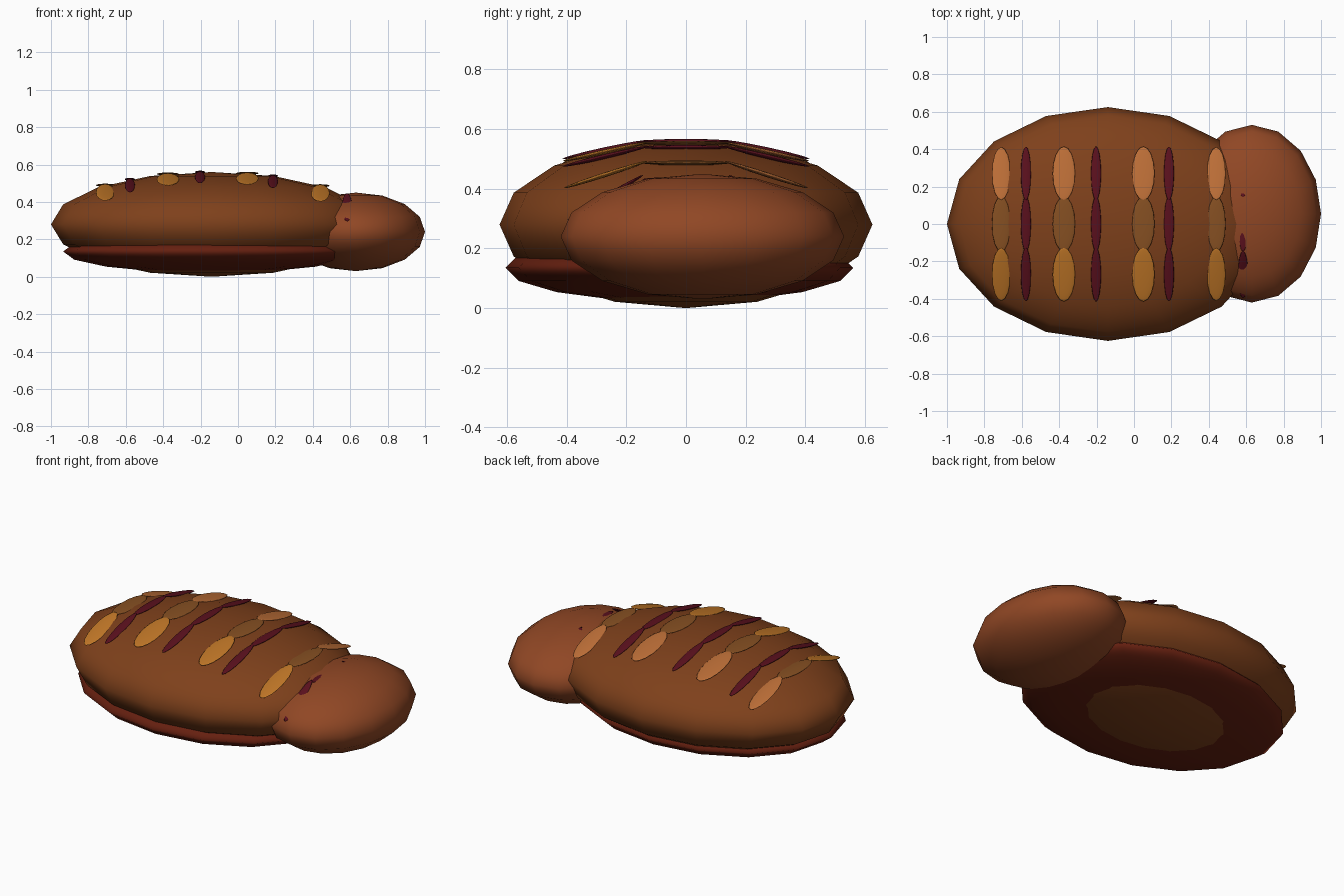
import bpy
from math import sqrt, atan

if "Cube" in bpy.data.objects:
    bpy.data.objects.remove(bpy.data.objects["Cube"])

BODY_C = (-0.14, 0.0, 0.28)
BODY_R = (0.86, 0.625, 0.28)


def material(name, rgb):
    m = bpy.data.materials.new(name)
    m.diffuse_color = (*rgb, 1)
    m.use_nodes = True
    m.node_tree.nodes["Principled BSDF"].inputs["Base Color"].default_value = m.diffuse_color
    return m


def ellipsoid(name, centre, radii, mat, tilt=0.0):
    bpy.ops.mesh.primitive_uv_sphere_add(segments=16, ring_count=8, radius=1,
                                         location=centre, rotation=(tilt, 0, 0))
    ob = bpy.context.object
    ob.name = name
    ob.scale = radii
    ob.data.materials.append(mat)
    bpy.ops.object.shade_smooth()
    return ob


def plate(name, x, y, rx, mat):
    # thin lens lying on the body's surface, tilted sideways only
    u = (x - BODY_C[0]) / BODY_R[0]
    v = y / BODY_R[1]
    h = BODY_R[2] * sqrt(1 - u * u - v * v)
    slope = -BODY_R[2] ** 2 * y / (BODY_R[1] ** 2 * h)
    ellipsoid(name, (x, y, BODY_C[2] + h), (rx, 0.148, 0.008), mat, atan(slope))


brown = material("brown", (0.21, 0.052, 0.011))
head_brown = material("head_brown", (0.28, 0.063, 0.018))
belly_red = material("belly_red", (0.13, 0.014, 0.005))
stripe_red = material("stripe_red", (0.10, 0.005, 0.012))
oranges = {-0.27: material("orange_front", (0.52, 0.18, 0.02)),
           0.0: material("orange_middle", (0.24, 0.08, 0.016)),
           0.27: material("orange_back", (0.50, 0.155, 0.038))}

# body, underside and head
ellipsoid("body", BODY_C, BODY_R, brown)
ellipsoid("belly", (-0.145, -0.022, 0.135), (0.79, 0.583, 0.115), belly_red)
ellipsoid("head", (0.63, 0.055, 0.24), (0.37, 0.475, 0.21), head_brown)

# wide orange plates and narrow red stripes across the back
for i, (x, rx) in enumerate([(-0.71, 0.05), (-0.375, 0.06), (0.05, 0.06), (0.44, 0.05)]):
    for j, y in enumerate(oranges):
        plate(f"back_plate_{i}_{j}", x, y, rx, oranges[y])
for i, x in enumerate([-0.578, -0.203, 0.187, 0.583]):
    for j, y in enumerate(oranges):
        plate(f"back_stripe_{i}_{j}", x, y, 0.027, stripe_red)
